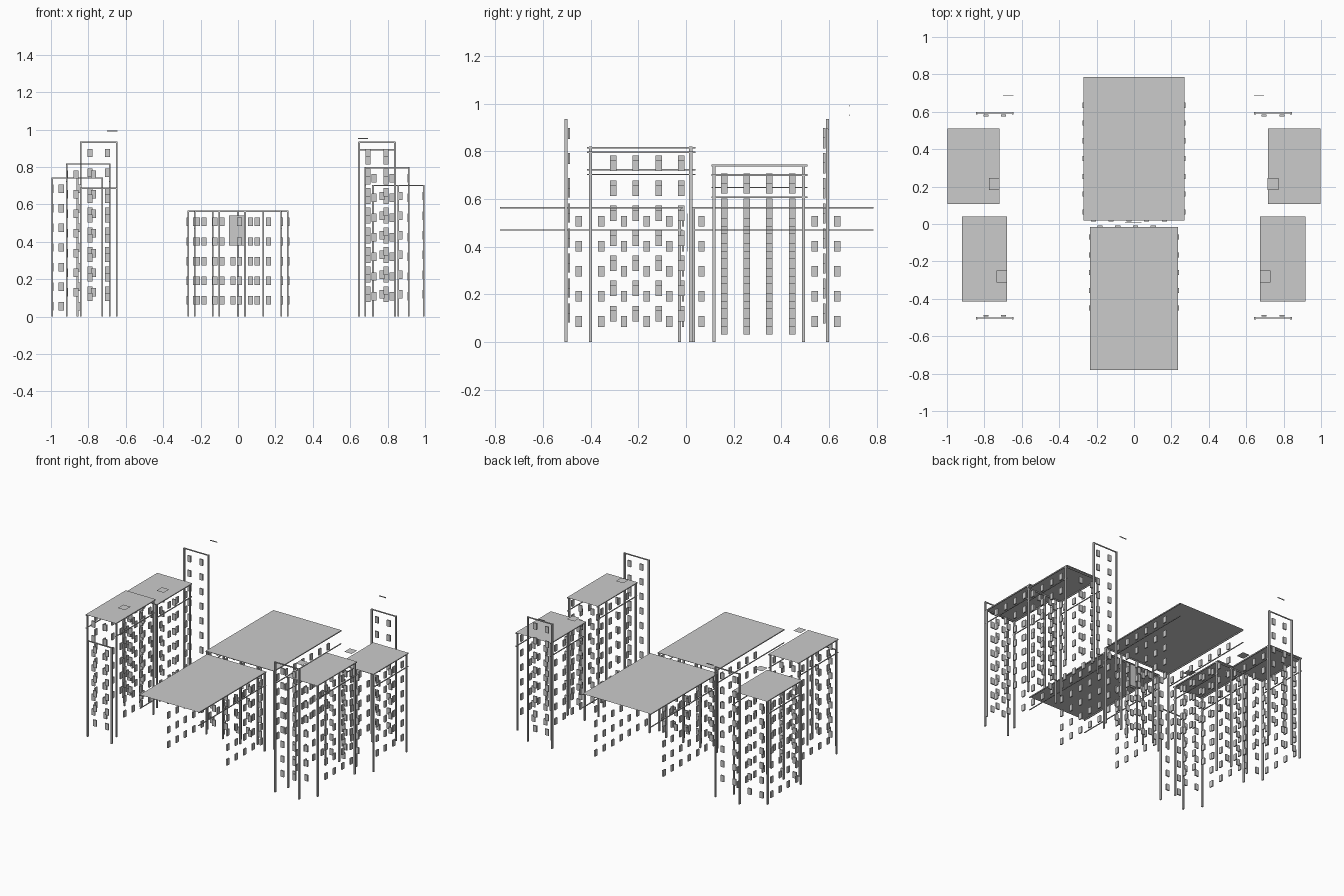
import bpy, bmesh

if "Cube" in bpy.data.objects:
    bpy.data.objects.remove(bpy.data.objects["Cube"])


def box(bm, c, s):
    """Add a box centred at c with size s to a bmesh."""
    r = bmesh.ops.create_cube(bm, size=1)
    for v in r["verts"]:
        v.co = [c[i] + v.co[i] * s[i] for i in range(3)]


def quad(bm, x0, x1, y0, y1, z):
    """Add a flat upward-facing sheet."""
    bm.faces.new([bm.verts.new(p) for p in
                  ((x0, y0, z), (x1, y0, z), (x1, y1, z), (x0, y1, z))])


def finish(bm, name):
    me = bpy.data.meshes.new(name)
    bm.to_mesh(me)
    bm.free()
    ob = bpy.data.objects.new(name, me)
    bpy.context.collection.objects.link(ob)
    return ob


def rows(h):
    """Window heights, counted down from the roof."""
    z, out = h - 0.06, []
    while z > 0.04:
        out.append(z)
        z -= 0.105
    return out


def steps(a, b, first=0.053, step=0.095, last=0.042):
    out, p = [], a + first
    while p <= b - last:
        out.append(p)
        p += step
    return out


def windows(name, h, xs=(), ys=(), x_faces=(), y_faces=()):
    bm = bmesh.new()
    for z in rows(h):
        for f in y_faces:
            for x in xs:
                box(bm, (x, f, z), (0.027, 0.009, 0.045))
        for f in x_faces:
            for y in ys:
                box(bm, (f, y, z), (0.009, 0.027, 0.045))
    finish(bm, name + "_windows")


def columns(name, h, pts):
    bm = bmesh.new()
    for x, y in pts:
        box(bm, (x, y, h / 2), (0.009, 0.013, h))
    finish(bm, name + "_columns")


def roof(name, x0, x1, y0, y1, h):
    bm = bmesh.new()
    quad(bm, x0, x1, y0, y1, h)
    finish(bm, name + "_roof")


def trims(name, x0, x1, y0, y1, h, y_edges):
    """Roof-edge trim, plus a string course lower down on the long sides."""
    bm = bmesh.new()
    for x in (x0, x1):
        box(bm, (x, (y0 + y1) / 2, h - 0.004), (0.006, y1 - y0, 0.007))
        box(bm, (x, (y0 + y1) / 2, h - 0.097), (0.006, y1 - y0, 0.005))
    for y in y_edges:
        box(bm, ((x0 + x1) / 2, y, h - 0.004), (x1 - x0, 0.006, 0.007))
    finish(bm, name + "_trim")


# Two long central blocks facing each other across a narrow gap
H = 0.567
centre = (("centre_front", 0.235, -0.78, -0.015, -0.028, -0.012, -0.503, -0.02, (-0.1, 0.037)),
          ("centre_back", 0.27, 0.02, 0.787, 0.031, 0.017, 0.012, 0.68, (-0.135, 0.0, 0.135)))
for name, w, y0, y1, col_y, win_y, wy0, wy1, pil in centre:
    roof(name, -w, w, y0, y1, H)
    trims(name, -w + 0.003, w - 0.003, y0, y1, H, (col_y,))
    columns(name, H, [(x, col_y) for x in (-w + 0.004, w - 0.004, *pil)])
    windows(name, H, steps(-w, w), steps(wy0, wy1), (-w, w), (win_y,))

# Sign panel hung in the gap
bm = bmesh.new()
box(bm, (-0.005, 0.007, 0.46), (0.088, 0.003, 0.16))
finish(bm, "hanging_panel")

# Four side blocks: roof, hatch, trim, columns, windows
sides = (("left_front", -0.92, -0.68, -0.415, 0.04, 0.82),
         ("left_back", -0.998, -0.72, 0.107, 0.51, 0.745),
         ("right_front", 0.675, 0.918, -0.415, 0.04, 0.80),
         ("right_back", 0.717, 0.998, 0.107, 0.51, 0.705))
for name, x0, x1, y0, y1, h in sides:
    front = "front" in name
    roof(name, x0, x1, y0, y1, h)
    cy = (-0.40, 0.02) if front else (0.118, 0.492)
    trims(name, x0 + 0.004, x1 - 0.004, y0, y1, h, cy)
    pts = [(x, y) for x in (x0 + 0.005, x1 - 0.005) for y in cy]
    if not front:
        pts.append((x0 + 0.14, cy[0]))
    columns(name, h, pts)
    ys = [-0.305 + 0.095 * i for i in range(4)] if front else \
         [0.16 + 0.095 * i for i in range(4)]
    windows(name, h, steps(x0, x1), ys, (x0 + 0.006, x1 - 0.006), cy)
    # raised roof hatch near the street side
    hx = x1 - 0.056 if x0 < 0 else x0 - 0.002
    hy = -0.312 if front else 0.183
    bm = bmesh.new()
    quad(bm, hx, hx + 0.058, hy, hy + 0.063, h + 0.057)
    finish(bm, name + "_roof_hatch")

# Four tower facades closing the ends, facing the middle
towers = (("left_front_tower", -0.845, -0.503, 0.69),
          ("left_back_tower", -0.845, 0.593, 0.935),
          ("right_front_tower", 0.643, -0.503, 0.935),
          ("right_back_tower", 0.643, 0.593, 0.895))
for name, x0, y, h in towers:
    x1 = x0 + 0.2
    columns(name, h, [(x0 + 0.004, y), (x1 - 0.004, y)])
    windows(name, h, steps(x0, x1), y_faces=(y + (0.013 if y < 0 else -0.013),))
    bm = bmesh.new()
    box(bm, ((x0 + x1) / 2, y, h - 0.003), (x1 - x0, 0.006, 0.007))
    if y > 0:  # strip floating above the back towers
        sx = x1 - 0.027 if x0 < 0 else x0 + 0.025
        box(bm, (sx, 0.685, h + 0.057), (0.055, 0.003, 0.006))
    finish(bm, name + "_trim")
